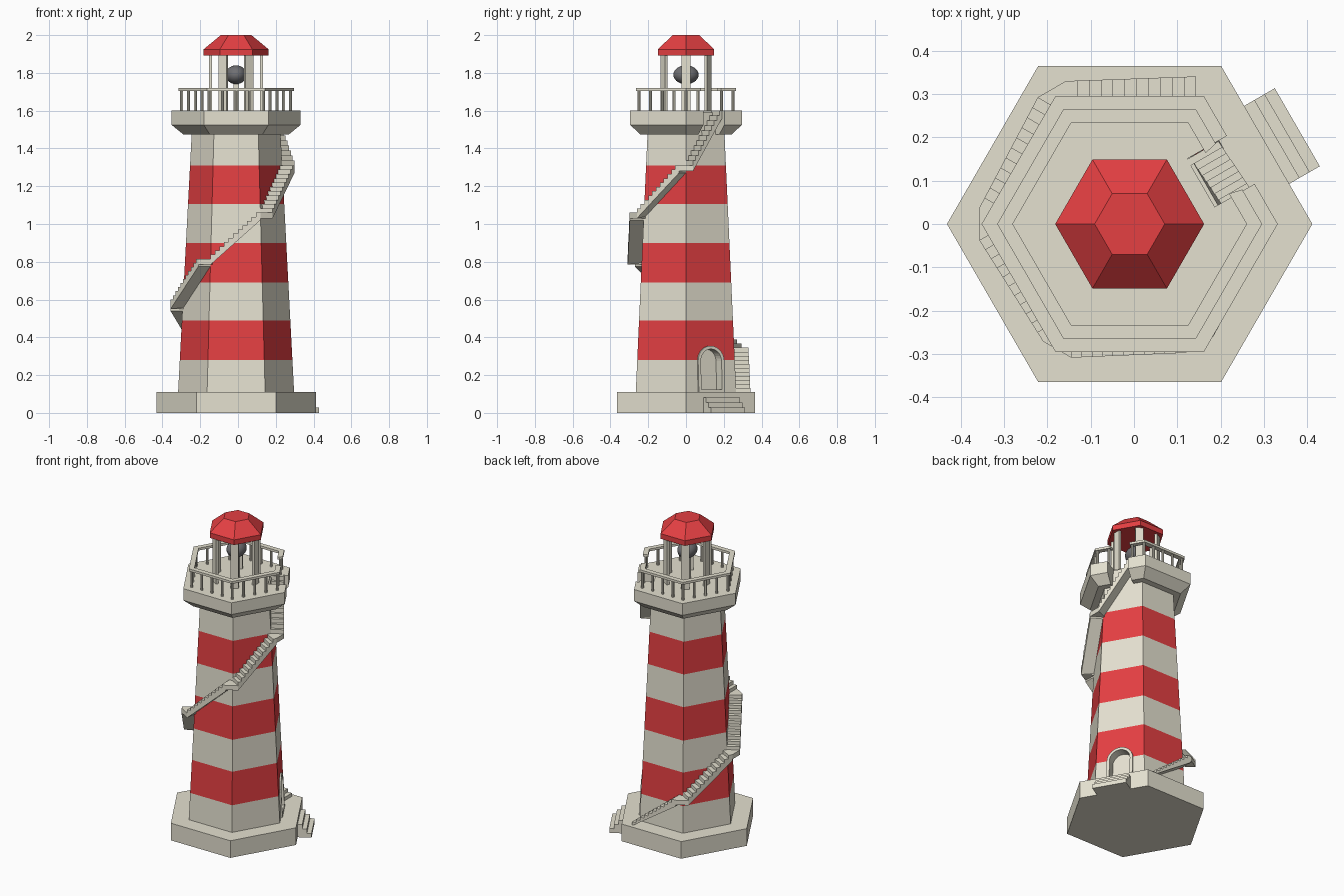
import bpy, bmesh
from math import sin, cos, pi, radians
from mathutils import Vector

if "Cube" in bpy.data.objects:
    bpy.data.objects.remove(bpy.data.objects["Cube"])

CX = -0.01


def material(name, rgb):
    m = bpy.data.materials.new(name)
    m.diffuse_color = (*rgb, 1)
    m.use_nodes = True
    m.node_tree.nodes["Principled BSDF"].inputs["Base Color"].default_value = m.diffuse_color
    return m


CREAM = material("cream", (0.78, 0.75, 0.63))
RED = material("red", (0.78, 0.05, 0.055))
DARK = material("dark_grey", (0.16, 0.16, 0.17))


def finish(name, bm, mats):
    bmesh.ops.recalc_face_normals(bm, faces=bm.faces)
    me = bpy.data.meshes.new(name)
    bm.to_mesh(me)
    bm.free()
    for m in mats:
        me.materials.append(m)
    ob = bpy.data.objects.new(name, me)
    bpy.context.collection.objects.link(ob)
    return ob


def polar(r, deg, z):
    return Vector((CX + r * cos(radians(deg)), r * sin(radians(deg)), z))


def local(deg, u, a, z):
    """Point on a wall facing deg: u along it, a outward."""
    c, s = cos(radians(deg)), sin(radians(deg))
    return Vector((CX + a * c - u * s, a * s + u * c, z))


def loft(name, rings, mats=(CREAM,), bands=()):
    """Stacked hexagons; bands lists the levels using the second material."""
    bm = bmesh.new()
    vs = [[bm.verts.new(polar(r, 60 * k, z)) for k in range(6)] for r, z in rings]
    for i in range(len(vs) - 1):
        for k in range(6):
            j = (k + 1) % 6
            f = bm.faces.new((vs[i][k], vs[i][j], vs[i + 1][j], vs[i + 1][k]))
            f.material_index = int(i in bands)
    bm.faces.new(vs[0])
    bm.faces.new(vs[-1])
    return finish(name, bm, mats)


def prism(name, pts, vec, mat=CREAM):
    bm = bmesh.new()
    a = [bm.verts.new(p) for p in pts]
    b = [bm.verts.new(p + vec) for p in pts]
    bm.faces.new(a)
    bm.faces.new(b)
    for i in range(len(a)):
        j = (i + 1) % len(a)
        bm.faces.new((a[i], a[j], b[j], b[i]))
    return finish(name, bm, [mat])


def sweep(name, rings, closed):
    """Joins four-cornered cross-sections into a bar."""
    bm = bmesh.new()
    vs = [[bm.verts.new(p) for p in ring] for ring in rings]
    n = len(vs)
    for i in range(n if closed else n - 1):
        p, q = vs[i], vs[(i + 1) % n]
        for k in range(4):
            bm.faces.new((p[k], p[(k + 1) % 4], q[(k + 1) % 4], q[k]))
    if not closed:
        bm.faces.new(vs[0])
        bm.faces.new(vs[-1])
    return finish(name, bm, [CREAM])


def box(name, deg, u0, u1, a0, a1, z0, z1):
    pts = [local(deg, u, a, z0) for u, a in ((u0, a0), (u1, a0), (u1, a1), (u0, a1))]
    return prism(name, pts, Vector((0, 0, z1 - z0)))


def cut(ob, cutter):
    cutter.hide_render = True
    mod = ob.modifiers.new("cut", 'BOOLEAN')
    mod.operation, mod.solver, mod.object = 'DIFFERENCE', 'EXACT', cutter
    bpy.context.view_layer.objects.active = ob
    bpy.ops.object.modifier_apply(modifier=mod.name)
    bpy.data.objects.remove(cutter)


def wall_r(z):
    return 0.307 - 0.072 * (z - 0.11) / 1.37


def wall_a(z):
    return wall_r(z) * cos(pi / 6)


# base and striped tower
loft("base", [(0.422, 0), (0.422, 0.11)])
levels = [0.1, 0.28, 0.49, 0.69, 0.90, 1.105, 1.31, 1.59]
tower = loft("tower", [(wall_r(z), z) for z in levels], (CREAM, RED), (1, 3, 5))

# arched doorway: recess and frame
def arch(half, bottom):
    pts = [(-half, bottom), (half, bottom)]
    return pts + [(half * cos(pi * i / 14), 0.275 + half * sin(pi * i / 14)) for i in range(15)]


inner, outer = arch(0.063, 0.125), arch(0.08, 0.11)
normal = local(30, 0, 1, 0) - local(30, 0, 0, 0)
cut(tower, prism("door_cutter", [local(30, u, wall_a(z) + 0.03, z) for u, z in inner], normal * -0.08))
sweep("door_frame", [[local(30, u, wall_a(z) + d, z) for (u, z), d in
                      ((o, -0.02), (o, 0.009), (i, 0.009), (i, -0.02))]
                     for o, i in zip(outer, inner)], True)

# entrance steps
for i in range(3):
    box(f"entrance_step_{i + 1}", 30, -0.104, 0.104, 0.35, 0.447 - 0.027 * i,
        0.0275 * i, 0.0275 * (i + 1))

# gallery with a notch where the stair arrives
gallery = loft("gallery", [(0.28, 1.475), (0.342, 1.525), (0.342, 1.6)])
cut(gallery, box("notch_cutter", 30, -0.064, 0.064, 0.19, 0.4, 1.4, 1.7))

# winding stair: one flight per wall, a landing at each corner
W, STEPS = 0.075, 11
heights = [0.11, 0.345, 0.58, 0.815, 1.06, 1.31, 1.6]
for k in range(6):
    deg = 90 + 60 * k
    z0, z1 = heights[k], heights[k + 1]
    p0 = polar(wall_r(z0), deg - 30, 0)
    p1 = polar(wall_r(z1), deg + 30, 0) if k < 5 else local(deg, 0.063, wall_a(z1), 0)
    out = local(deg, 0, 1, 0) - local(deg, 0, 0, 0)
    up = Vector((0, 0, 1))
    pts = []
    for i in range(STEPS):
        z = z0 + (z1 - z0) * (i + 1) / STEPS
        pts += [p0.lerp(p1, i / STEPS) + up * z, p0.lerp(p1, (i + 1) / STEPS) + up * z]
    pts += [p1 + up * (z1 - 0.04), p0 + up * (z0 - (0.03 if k else 0.005))]
    prism(f"stair_flight_{k + 1}", [p - out * 0.02 for p in pts], out * (W + 0.02))
    if k < 5:
        nxt = local(deg + 60, 0, 1, 0) - local(deg + 60, 0, 0, 0)
        corner = p1 + up * (z1 - 0.03)
        back = (out + nxt) * -0.015
        prism(f"stair_landing_{k + 1}", [corner + back, corner + out * W, corner + nxt * W], up * 0.03)

# railing, open at the stair
def on_hex(r, f):
    k = int(f)
    return polar(r, 60 * k, 0).lerp(polar(r, 60 * (k + 1), 0), f - k)


sweep("gallery_rail", [[on_hex(r, f) + Vector((0, 0, z)) for r, z in
                        ((0.27, 1.705), (0.306, 1.705), (0.306, 1.72), (0.27, 1.72))]
                       for f in (0.7, 1, 2, 3, 4, 5, 6, 6.3)], False)
for i in range(24):
    if i == 2:
        continue
    p = on_hex(0.288, i / 4)
    pts = [p + Vector((0.008 * cos(pi * j / 4), 0.008 * sin(pi * j / 4), 1.595)) for j in range(8)]
    prism(f"rail_post_{i + 1}", pts, Vector((0, 0, 0.112)))

# lantern room: columns, lamp and roof
for k in range(6):
    box(f"lantern_column_{k + 1}", 60 * k, -0.024, 0.024, 0.127, 0.143, 1.595, 1.9)
box("lamp_stand", 0, -0.014, 0.014, -0.014, 0.014, 1.595, 1.76)
bpy.ops.mesh.primitive_uv_sphere_add(segments=24, ring_count=14, radius=1, location=(CX, 0, 1.79))
lamp = bpy.context.object
lamp.name = "lamp"
lamp.scale = (0.055, 0.067, 0.05)
lamp.data.materials.append(DARK)
bpy.ops.object.shade_smooth()
loft("roof", [(0.172, 1.892), (0.172, 1.925), (0.081, 2.0)], (RED,))
